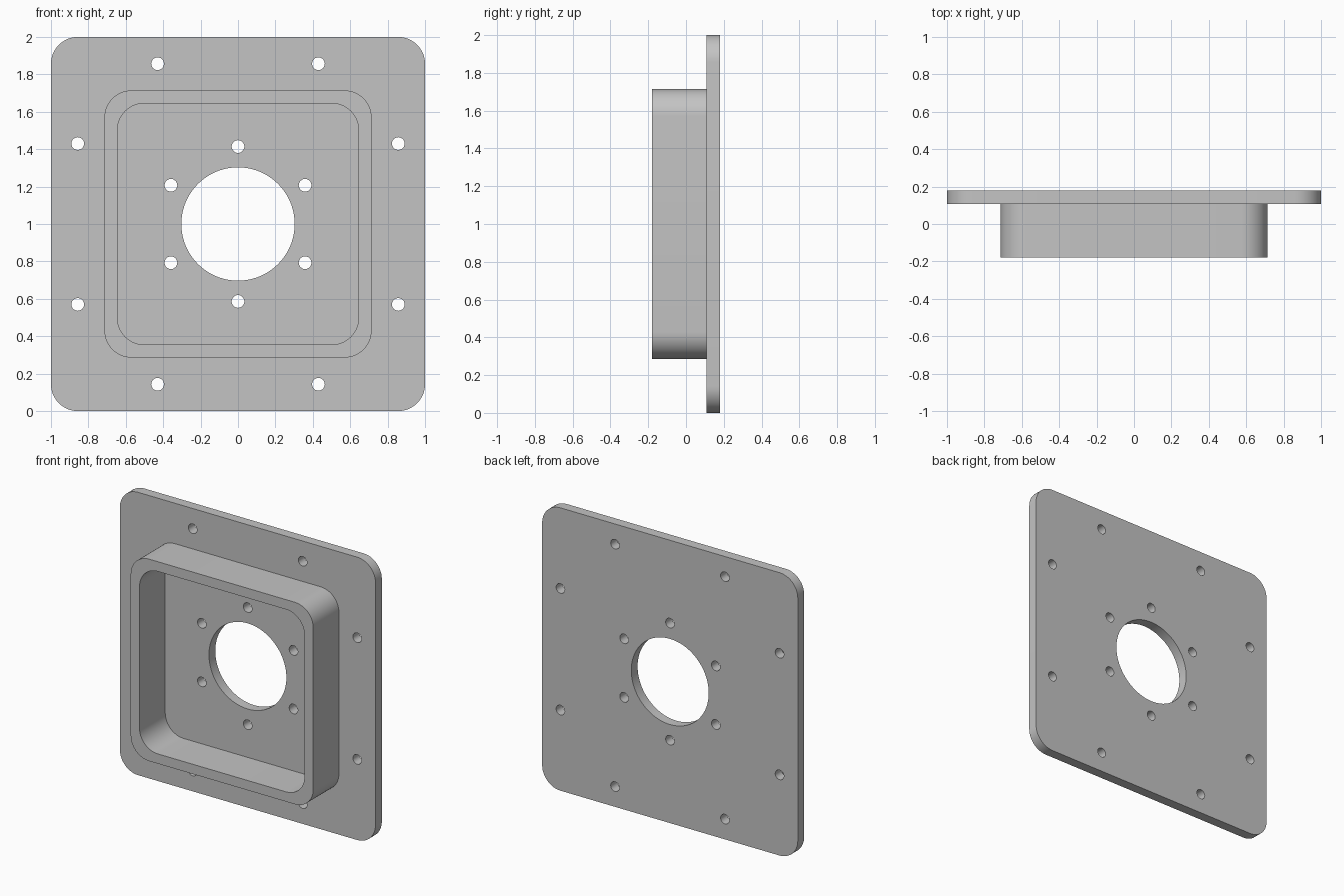
import bpy, bmesh, math

cube = bpy.data.objects.get("Cube")
if cube:
    bpy.data.objects.remove(cube, do_unlink=True)

grey = bpy.data.materials.new("light grey metal")
grey.use_nodes = True
GREY = (0.55, 0.55, 0.55, 1)
grey.diffuse_color = GREY
grey.node_tree.nodes["Principled BSDF"].inputs["Base Color"].default_value = GREY


def circle(cx, cy, r, n):
    return [(cx + r * math.cos(math.tau * i / n), cy + r * math.sin(math.tau * i / n)) for i in range(n)]


def rounded_square(half, r, steps=12):
    pts = []
    for k in range(4):
        mid = math.radians(45 + 90 * k)
        cx = math.copysign(half - r, math.cos(mid))
        cy = math.copysign(half - r, math.sin(mid))
        for i in range(steps + 1):
            a = math.radians(90 * k + 90 * i / steps)
            pts.append((cx + r * math.cos(a), cy + r * math.sin(a)))
    return pts


def extruded(name, outlines, y_front, y_back):
    """Fill the outlines (inner ones become holes) and extrude along y."""
    curve = bpy.data.curves.new(name, "CURVE")
    curve.dimensions = "2D"
    curve.fill_mode = "BOTH"
    curve.extrude = (y_back - y_front) / 2
    for pts in outlines:
        spline = curve.splines.new("POLY")
        spline.points.add(len(pts) - 1)
        for p, (x, z) in zip(spline.points, pts):
            p.co = (x, z, 0, 1)
        spline.use_cyclic_u = True
    obj = bpy.data.objects.new(name, curve)
    bpy.context.collection.objects.link(obj)
    obj.rotation_euler.x = math.pi / 2
    obj.location = (0, (y_front + y_back) / 2, 1)
    bpy.ops.object.select_all(action="DESELECT")
    obj.select_set(True)
    bpy.context.view_layer.objects.active = obj
    bpy.ops.object.convert(target="MESH")
    obj = bpy.context.object
    # Weld caps to walls so the shading is continuous
    bm = bmesh.new()
    bm.from_mesh(obj.data)
    bmesh.ops.remove_doubles(bm, verts=bm.verts, dist=0.0001)
    bmesh.ops.recalc_face_normals(bm, faces=bm.faces)
    bm.to_mesh(obj.data)
    bm.free()
    obj.data.materials.clear()
    obj.data.materials.append(grey)
    bpy.ops.object.shade_smooth_by_angle(angle=math.radians(30))
    return obj


# Flange plate: central bore, ring of six holes, eight edge holes
HOLE = 0.034
outlines = [rounded_square(1, 0.143), circle(0, 0, 0.303, 72)]
for i in range(6):
    a = math.radians(30 + 60 * i)
    outlines.append(circle(0.414 * math.cos(a), 0.414 * math.sin(a), HOLE, 24))
for sx in (-1, 1):
    for sz in (-1, 1):
        outlines.append(circle(sx * 0.43, sz * 0.857, HOLE, 24))
        outlines.append(circle(sx * 0.857, sz * 0.43, HOLE, 24))
extruded("mounting_plate", outlines, 0.108, 0.179)

# Raised square collar, seated slightly into the plate
extruded("square_collar", [rounded_square(0.714, 0.143), rounded_square(0.645, 0.143)], -0.179, 0.112)
